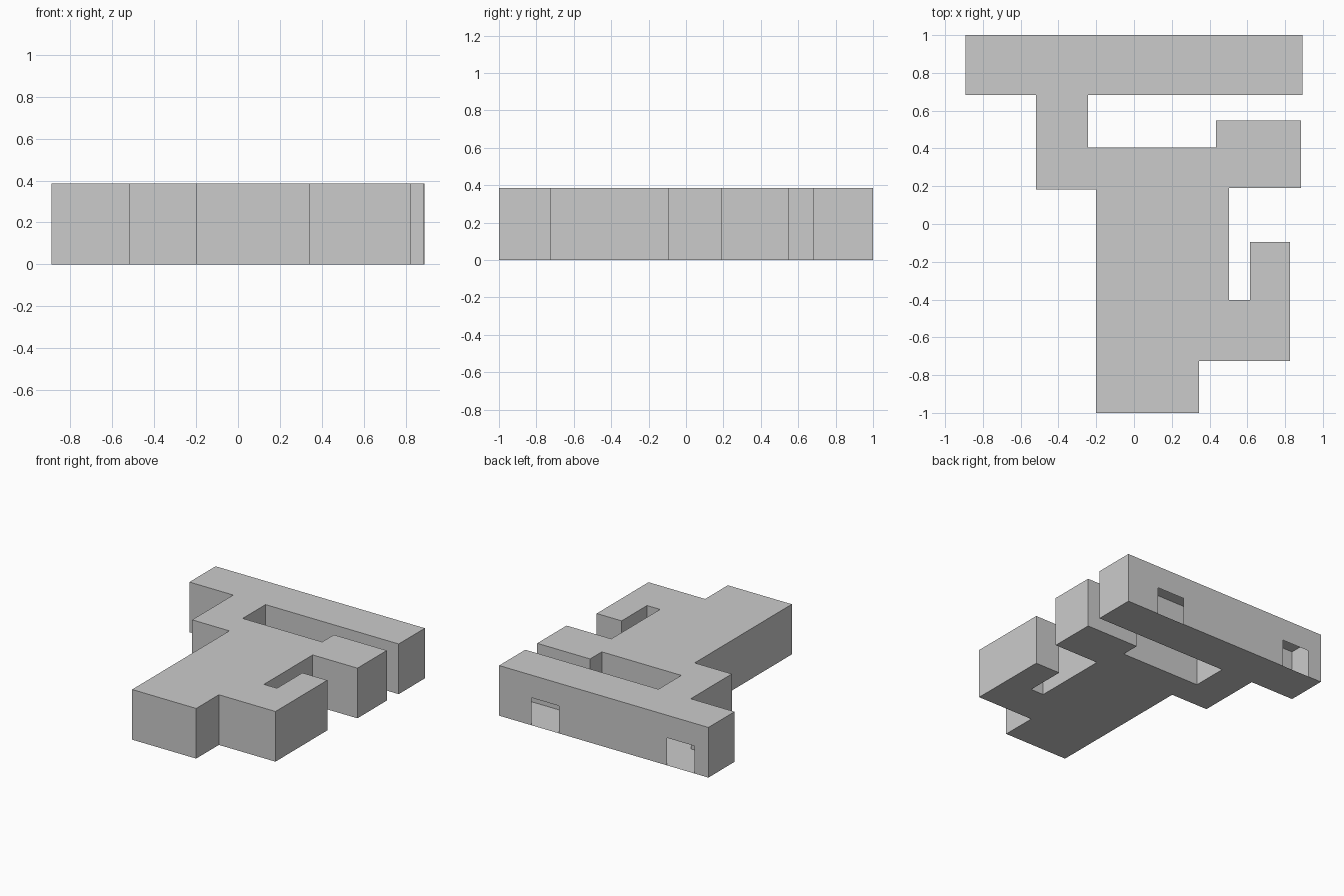
import bpy, bmesh

if "Cube" in bpy.data.objects:
    bpy.data.objects.remove(bpy.data.objects["Cube"])

H = 0.386        # wall height
DOOR_H = 0.212   # doorway height

# Footprint, counter-clockwise; its last edge (to the first point) is the back wall
footprint = [
    (-0.891, 1.0), (-0.891, 0.682), (-0.518, 0.682), (-0.518, 0.182),
    (-0.201, 0.182), (-0.201, -1.0), (0.344, -1.0), (0.344, -0.724),
    (0.826, -0.724), (0.826, -0.094), (0.614, -0.094), (0.614, -0.403),
    (0.503, -0.403), (0.503, 0.19), (0.884, 0.19), (0.884, 0.547),
    (0.434, 0.547), (0.434, 0.404), (-0.243, 0.404), (-0.243, 0.682),
    (0.891, 0.682), (0.891, 1.0),
]
# Open doorways in the back wall, from right to left
doors = [(0.617, 0.38), (-0.54, -0.772)]

bm = bmesh.new()
low = [bm.verts.new((x, y, 0)) for x, y in footprint]
high = [bm.verts.new((x, y, H)) for x, y in footprint]

# Floor and flat roof of the hollow shell
bm.faces.new(low[::-1])
bm.faces.new(high)

# Plain outer walls
for i in range(len(footprint) - 1):
    bm.faces.new((low[i], low[i + 1], high[i + 1], high[i]))

# Back wall with the doorways notched out of its lower edge
edge = [low[-1]]
for a, b in doors:
    for x, z in ((a, 0), (a, DOOR_H), (b, DOOR_H), (b, 0)):
        edge.append(bm.verts.new((x, 1.0, z)))
bm.faces.new(edge + [low[0], high[0], high[-1]])

mesh = bpy.data.meshes.new("building_shell")
bm.to_mesh(mesh)
bm.free()
shell = bpy.data.objects.new("building_shell", mesh)
bpy.context.collection.objects.link(shell)
